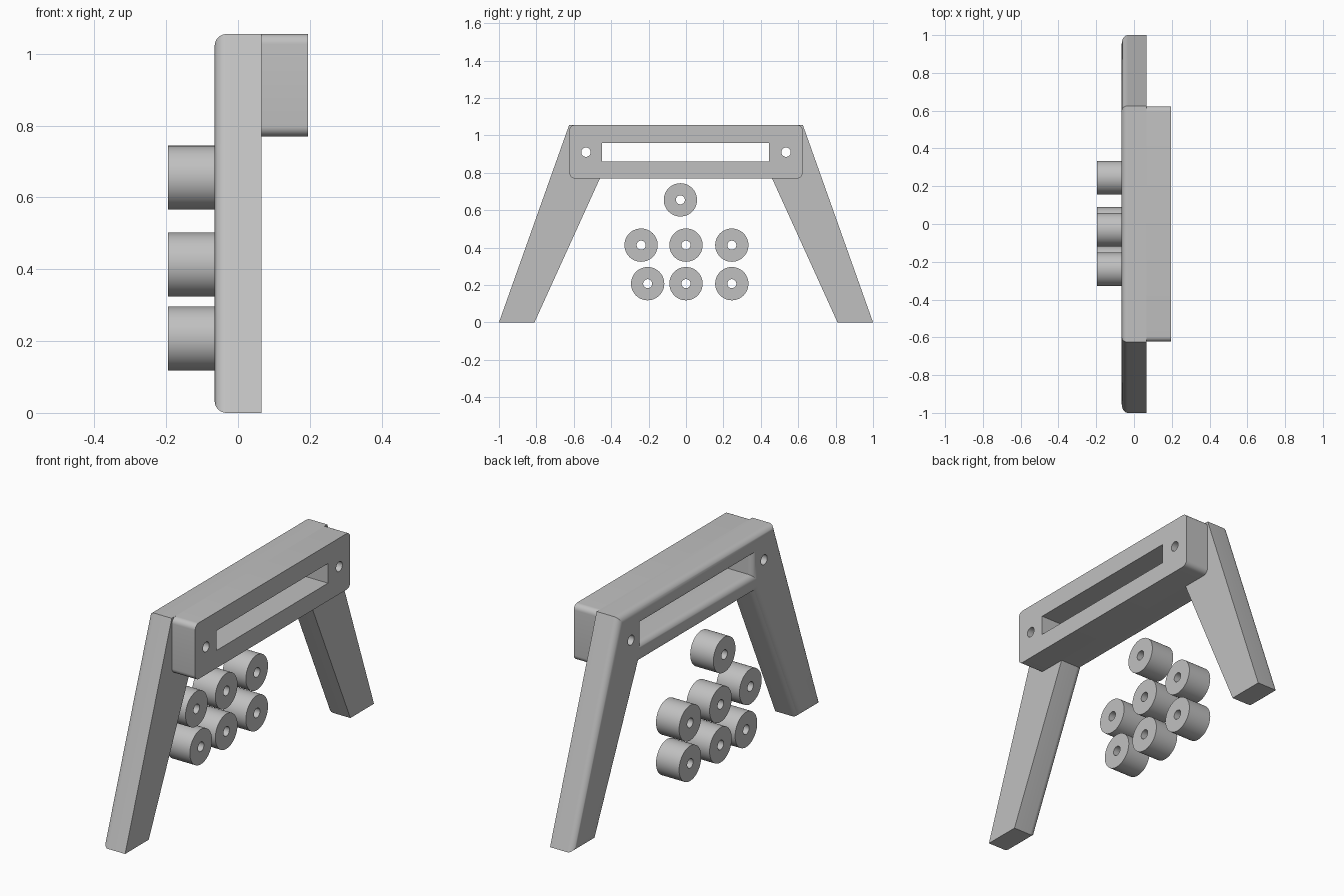
import bpy, bmesh, math
from mathutils import Vector

if "Cube" in bpy.data.objects:
    bpy.data.objects.remove(bpy.data.objects["Cube"])

grey = bpy.data.materials.new("light grey")
grey.diffuse_color = (0.53, 0.53, 0.53, 1)
grey.use_nodes = True
grey.node_tree.nodes["Principled BSDF"].inputs["Base Color"].default_value = grey.diffuse_color


def circle(y, z, r, n=40):
    return [(y + r * math.cos(2 * math.pi * i / n), z + r * math.sin(2 * math.pi * i / n)) for i in range(n)]


def rounded_rect(y0, y1, z0, z1, r, n=8):
    pts = []
    for k, (y, z) in enumerate([(y1 - r, z1 - r), (y0 + r, z1 - r), (y0 + r, z0 + r), (y1 - r, z0 + r)]):
        for i in range(n + 1):
            a = math.pi / 2 * (k + i / n)
            pts.append((y + r * math.cos(a), z + r * math.sin(a)))
    return pts


def offset(loop, d):
    """Mitred offset of a loop to its left side."""
    if d == 0:
        return loop
    out, n = [], len(loop)
    for i in range(n):
        a, b, c = (Vector(loop[j % n]) for j in (i - 1, i, i + 1))
        u, v = (b - a).normalized(), (c - b).normalized()
        n1, n2 = Vector((-u.y, u.x)), Vector((-v.y, v.x))
        out.append(tuple(b + (n1 + n2) * d / (1 + n1.dot(n2))))
    return out


def plate(name, fillet_loops, plain_loops, layers):
    """Stack loops along x; layers are (x, inset) pairs, both ends are capped."""
    bm = bmesh.new()
    caps = [[], []]
    for loops, use in ((fillet_loops, 1), (plain_loops, 0)):
        for loop in loops:
            rings = [[bm.verts.new((x, *p)) for p in offset(loop, d * use)] for x, d in layers]
            n = len(loop)
            for r0, r1 in zip(rings, rings[1:]):
                for i in range(n):
                    j = (i + 1) % n
                    bm.faces.new((r0[i], r0[j], r1[j], r1[i]))
            for cap, ring in zip(caps, (rings[0], rings[-1])):
                cap += [bm.edges.get((ring[i], ring[(i + 1) % n])) for i in range(n)]
    for cap in caps:
        bmesh.ops.triangle_fill(bm, use_beauty=True, edges=cap, normal=(1, 0, 0))
    bmesh.ops.recalc_face_normals(bm, faces=bm.faces)
    me = bpy.data.meshes.new(name)
    bm.to_mesh(me)
    bm.free()
    me.materials.append(grey)
    ob = bpy.data.objects.new(name, me)
    bpy.context.collection.objects.link(ob)
    bpy.ops.object.select_all(action='DESELECT')
    ob.select_set(True)
    bpy.context.view_layer.objects.active = ob
    bpy.ops.object.shade_smooth_by_angle(angle=math.radians(30))
    return ob


# Shared openings: long slot (clockwise) and two screw holes
slot = [(-0.45, 0.86), (-0.45, 0.96), (0.445, 0.96), (0.445, 0.86)]
screw_holes = [circle(s * 0.535, 0.91, 0.025) for s in (-1, 1)]

# Legged frame, rounded over on its back (-x) edges
outline = [(-1, 0), (-0.81, 0), (-0.46, 0.77), (0.46, 0.77), (0.81, 0), (1, 0), (0.625, 1.055), (-0.625, 1.055)]
r = 0.033
layers = [(0.065, 0)]
for i in range(9):
    a = math.pi / 2 * i / 8
    layers.append((-0.065 + r * (1 - math.sin(a)), r * (1 - math.cos(a))))
plate("leg_frame", [outline, slot], screw_holes, layers)

# Cross bar on the +x face
plate("cross_bar", [], [rounded_rect(-0.623, 0.623, 0.77, 1.055, 0.028), slot] + screw_holes,
      [(0.195, 0), (0.065, 0)])

# Loose spacers
centres = [(-0.03, 0.655), (-0.24, 0.413), (0.0, 0.413), (0.245, 0.413),
           (-0.205, 0.207), (0.0, 0.207), (0.245, 0.207)]
for k, (y, z) in enumerate(centres):
    plate(f"spacer_{k + 1}", [], [circle(y, z, 0.089, 48), circle(y, z, 0.024, 48)],
          [(-0.065, 0), (-0.195, 0)])
